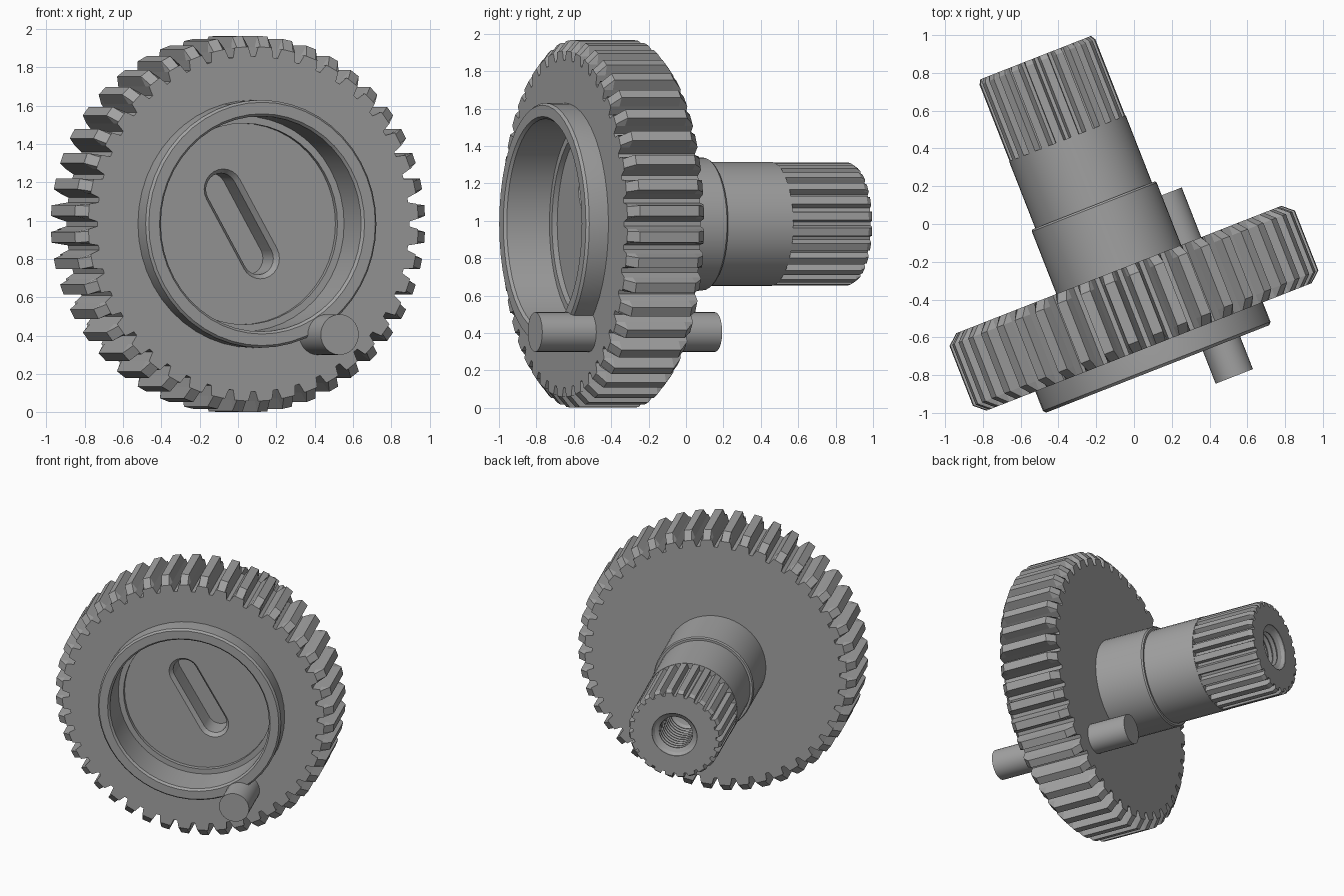
import bpy, bmesh
from math import sin, cos, pi, radians
from mathutils import Matrix

cube = bpy.data.objects.get("Cube")
if cube:
    bpy.data.objects.remove(cube)

# Local frame: y runs along the shaft, then everything turns about world z
TURN = Matrix.Rotation(radians(21.4), 4, 'Z')
AXIS_X, AXIS_Z = -0.163, 0.983

steel = bpy.data.materials.new("grey_steel")
steel.use_nodes = True
steel.diffuse_color = (0.36, 0.36, 0.36, 1)
steel.node_tree.nodes["Principled BSDF"].inputs["Base Color"].default_value = steel.diffuse_color


def finish(bm, name, x=AXIS_X, z=AXIS_Z):
    bmesh.ops.remove_doubles(bm, verts=bm.verts, dist=1e-5)
    bmesh.ops.recalc_face_normals(bm, faces=bm.faces)
    mesh = bpy.data.meshes.new(name)
    bm.to_mesh(mesh)
    bm.free()
    mesh.materials.append(steel)
    mesh.transform(TURN @ Matrix.Translation((x, 0, z)))
    obj = bpy.data.objects.new(name, mesh)
    bpy.context.collection.objects.link(obj)
    return obj


def smooth(obj):
    bpy.ops.object.select_all(action='DESELECT')
    obj.select_set(True)
    bpy.context.view_layer.objects.active = obj
    bpy.ops.object.shade_smooth_by_angle(angle=radians(25))


def skin(bm, rings, closed=False):
    """Join successive rings of points with quads."""
    loops = [[bm.verts.new(p) for p in ring] for ring in rings]
    pairs = list(zip(loops, loops[1:])) + ([(loops[-1], loops[0])] if closed else [])
    for a, b in pairs:
        n = len(a)
        for i in range(n):
            j = (i + 1) % n
            bm.faces.new((a[i], a[j], b[j], b[i]))
    return loops


def lathe(name, profile, sides=48, **place):
    """Revolve (radius, y) points about the shaft axis."""
    bm = bmesh.new()
    skin(bm, [[(r * cos(2 * pi * i / sides), y, r * sin(2 * pi * i / sides))
               for i in range(sides)] for r, y in profile])
    return finish(bm, name, **place)


def toothed_ring(name, count, tooth, sections, inner):
    """Ring of teeth: tooth holds (pitch fraction, radius), sections (y, largest radius)."""
    polar = [(2 * pi * (k + f) / count, r) for k in range(count) for f, r in tooth]

    def ring(y, limit):
        return [(min(r, limit) * cos(t), y, min(r, limit) * sin(t)) for t, r in polar]
    bm = bmesh.new()
    skin(bm, [ring(sections[0][0], inner)] + [ring(y, m) for y, m in sections]
         + [ring(sections[-1][0], inner)], closed=True)
    return finish(bm, name)


# Hub: cupped front rim, recess floor and stepped shaft
hub = lathe("hub_and_shaft", [
    (0, -0.47), (0.525, -0.47), (0.525, -0.50), (0.562, -0.50), (0.562, -0.745),
    (0.575, -0.76), (0.635, -0.76), (0.647, -0.745), (0.647, -0.30), (0.62, -0.195),
    (0.355, -0.195), (0.355, 0.16), (0.348, 0.17), (0.332, 0.17), (0.332, 0.55), (0, 0.55)])

# Slanted slot in the recess floor, with a chamfered lip
bm = bmesh.new()
rings = []
for y, r in ((-0.49, 0.107), (-0.47, 0.107), (-0.44, 0.085), (-0.29, 0.085)):
    ring = []
    for side in (1, -1):
        for i in range(13):
            t = radians(30) + (0 if side == 1 else pi) + pi * i / 12
            ring.append((r * cos(t) - side * 0.104, y, r * sin(t) + side * 0.18))
    rings.append(ring)
loops = skin(bm, rings)
bm.faces.new(loops[0])
bm.faces.new(loops[-1])
cutter = finish(bm, "slot_cutter")
cutter.hide_render = True
cut = hub.modifiers.new("slot", 'BOOLEAN')
cut.operation = 'DIFFERENCE'
cut.solver = 'EXACT'
cut.object = cutter
bpy.context.view_layer.objects.active = hub
bpy.ops.object.modifier_apply(modifier="slot")
bpy.data.objects.remove(cutter)
smooth(hub)

# Gear rim with teeth chamfered at both ends
toothed_ring("gear_teeth", 44,
             [(0.10, 0.875), (0.21, 0.925), (0.30, 0.983),
              (0.70, 0.983), (0.79, 0.925), (0.90, 0.875)],
             [(-0.635, 0.925), (-0.585, 1), (-0.245, 1), (-0.195, 0.925)], 0.61)

# Splined shaft end
toothed_ring("shaft_splines", 24,
             [(0.12, 0.292), (0.20, 0.315), (0.25, 0.33),
              (0.75, 0.33), (0.80, 0.315), (0.88, 0.292)],
             [(0.55, 1), (0.985, 1), (1.01, 0.315)], 0.16)

# Threaded bore in the shaft end
thread = [(0.163, 1.01), (0.145, 0.985)]
for i in range(10):
    y = 0.97 - 0.035 * i
    thread += [(0.118, y), (0.118, y - 0.005), (0.145, y - 0.02)]
thread += [(0.118, 0.60), (0, 0.56)]
smooth(lathe("threaded_bore", thread, 32))

# Off-centre pin through the gear
smooth(lathe("locating_pin", [(0, -0.945), (0.106, -0.945), (0.106, 0.088), (0, 0.088)],
             32, x=0.20, z=0.405))
